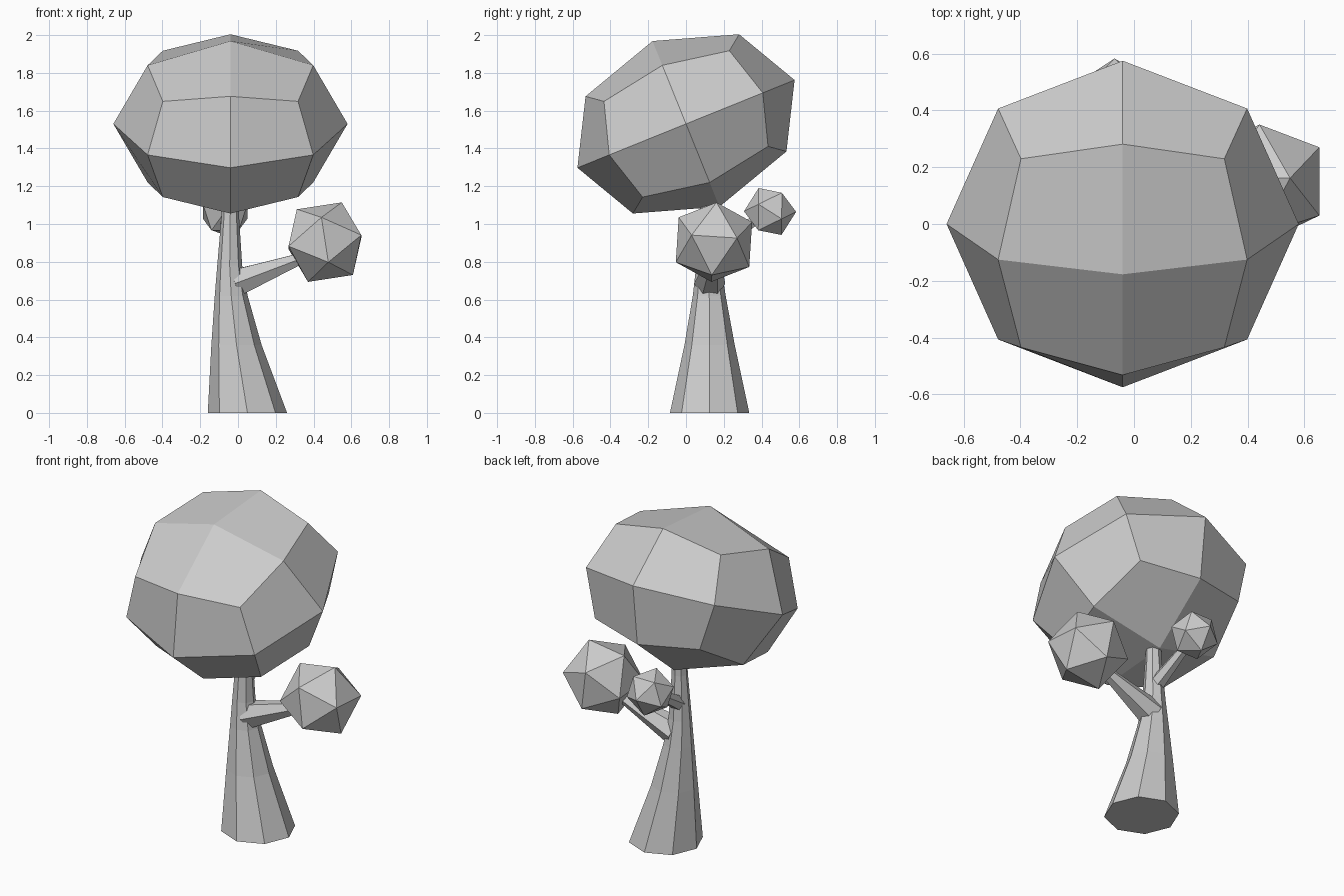
import bpy, bmesh
from math import sin, cos, pi, radians
from mathutils import Matrix, Vector

if "Cube" in bpy.data.objects:
    bpy.data.objects.remove(bpy.data.objects["Cube"])


def finish(name, bm):
    bmesh.ops.recalc_face_normals(bm, faces=bm.faces)
    me = bpy.data.meshes.new(name)
    bm.to_mesh(me)
    bm.free()
    ob = bpy.data.objects.new(name, me)
    bpy.context.collection.objects.link(ob)
    return ob


def rot(deg, axis):
    return Matrix.Rotation(radians(deg), 4, axis)


def trunk(name, rings, sides=8):
    # rings: (x, y, z, radius), lofted bottom to top and capped
    bm = bmesh.new()
    loops = []
    for x, y, z, r in rings:
        loops.append([bm.verts.new((x + r * cos(2 * pi * i / sides),
                                    y + r * sin(2 * pi * i / sides), z))
                      for i in range(sides)])
    for a, b in zip(loops, loops[1:]):
        for i in range(sides):
            j = (i + 1) % sides
            bm.faces.new((a[i], a[j], b[j], b[i]))
    bm.faces.new(loops[0])
    bm.faces.new(loops[-1])
    return finish(name, bm)


def branch(name, start, end, r1, r2):
    a, b = Vector(start), Vector(end)
    d = b - a
    m = (Matrix.Translation((a + b) / 2)
         @ d.to_track_quat('Z', 'Y').to_matrix().to_4x4() @ rot(30, 'Z'))
    bm = bmesh.new()
    bmesh.ops.create_cone(bm, cap_ends=True, segments=6, radius1=r1,
                          radius2=r2, depth=d.length, matrix=m)
    return finish(name, bm)


def leaf_ball(name, centre, radius, turn):
    bm = bmesh.new()
    bmesh.ops.create_icosphere(bm, subdivisions=1, radius=radius,
                               matrix=Matrix.Translation(centre) @ turn)
    return finish(name, bm)


# crown: cube divided once, rounded to a sphere, flattened and tilted
bm = bmesh.new()
bmesh.ops.create_cube(bm, size=2)
bmesh.ops.subdivide_edges(bm, edges=bm.edges[:], cuts=1, use_grid_fill=True)
for v in bm.verts:
    v.co.normalize()
bm.transform(Matrix.Translation((-0.04, 0, 1.53)) @ rot(22, 'X')
             @ Matrix.Diagonal((0.62, 0.62, 0.473, 1)))
finish("crown", bm)

# trunk flares and leans at the base
trunk("trunk", [(0.05, 0.125, 0, 0.21),
                (-0.008, 0.125, 0.36, 0.133),
                (-0.036, 0.123, 0.62, 0.087),
                (-0.044, 0.12, 0.78, 0.066),
                (-0.041, 0.12, 1.05, 0.046),
                (-0.041, 0.12, 1.15, 0.044)])

# side branches with their leaf balls
branch("large_branch", (-0.02, 0.125, 0.685), (0.34, 0.148, 0.82), 0.083, 0.032)
branch("small_branch", (-0.045, 0.12, 0.865), (-0.068, 0.40, 1.04), 0.048, 0.026)
leaf_ball("large_leaf_ball", (0.46, 0.148, 0.904), 0.229,
          rot(-3.7, 'X') @ rot(23, 'Y') @ rot(180, 'Z'))
leaf_ball("small_leaf_ball", (-0.068, 0.445, 1.066), 0.138,
          rot(26, 'X') @ rot(-90, 'Z'))
